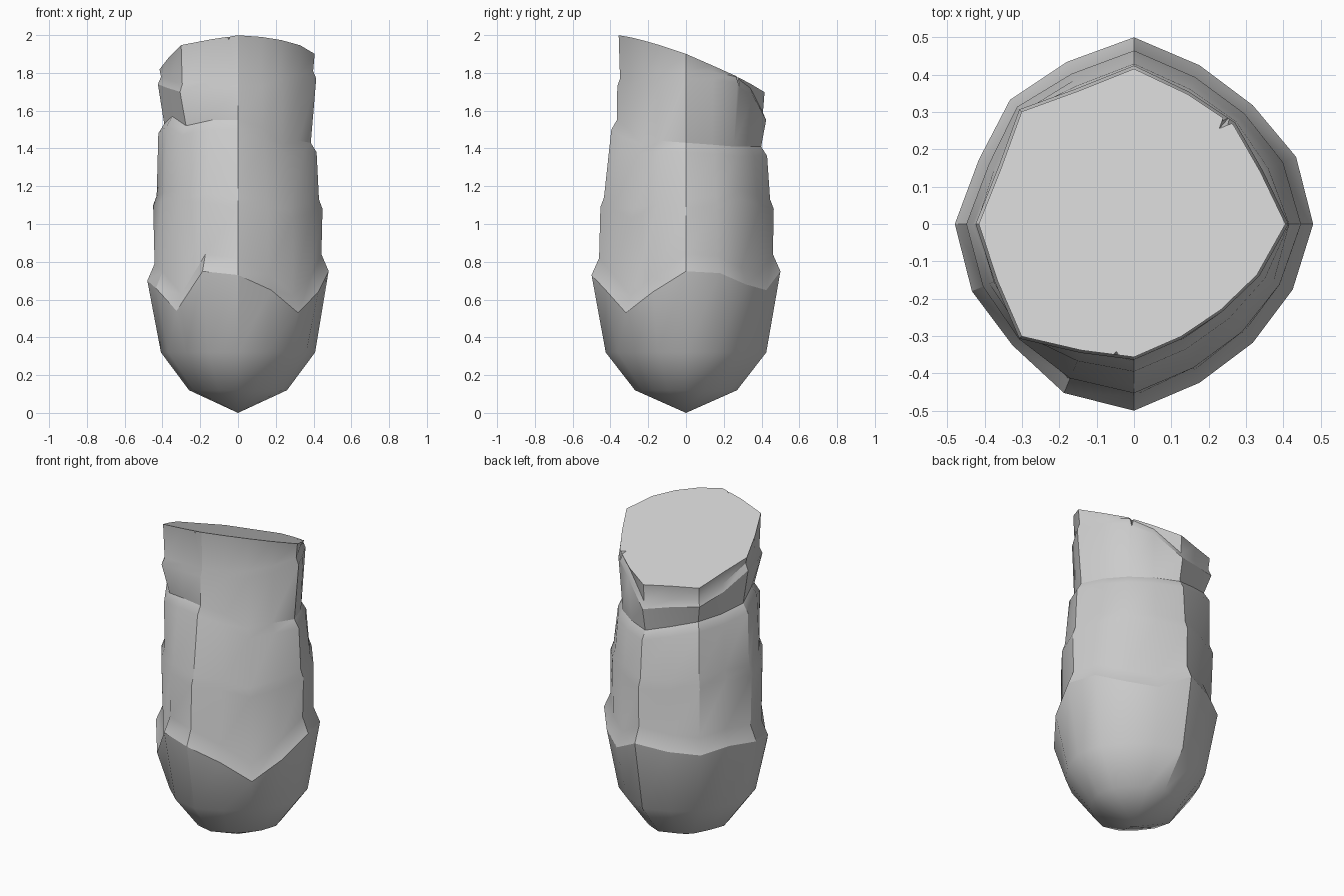
import bpy
import bmesh
import math
from mathutils import Vector

default_cube = bpy.data.objects.get("Cube")
if default_cube:
    bpy.data.objects.remove(default_cube, do_unlink=True)

SIDES = 16

# Plan outlines in hundredths, counter-clockwise from the front
base_outline = [50, 46, 45, 46, 48, 47, 45, 46, 50, 47, 47, 45, 48, 47, 46, 49]
top_outline = [36, 33, 33, 36, 41, 37, 38, 38, 42, 39, 43, 39, 42, 40, 43, 37]

# Uneven heights of the four ledges, in hundredths
rim_heights = {
    "low": [73, 65, 53, 64, 75, 74, 68, 65, 75, 72, 70, 72, 70, 66, 54, 75],
    "waist": [109, 108, 103, 106, 108, 110, 113, 110, 108, 108, 110, 112, 110, 112, 113, 111],
    "upper": [150, 146, 137, 139, 138, 137, 136, 136, 136, 140, 144, 145, 148, 152, 147, 150],
    "neck": [173, 173, 173, 175, 177, 177, 174, 168, 155, 158, 160, 165, 174, 172, 170, 172],
}


def make_material(name, colour):
    mat = bpy.data.materials.new(name)
    mat.use_nodes = True
    mat.diffuse_color = colour
    mat.node_tree.nodes["Principled BSDF"].inputs["Base Color"].default_value = colour
    return mat


def slanted_top(x, y):
    return 1.86 - 0.39 * y + 0.1 * x


def ring(bm, blend, scale, height):
    """Ring of vertices between the two outlines; height is a function of index, x, y."""
    verts = []
    for i in range(SIDES):
        angle = math.tau * i / SIDES
        radius = scale * (base_outline[i] * (1 - blend) + top_outline[i] * blend) / 100
        x, y = radius * math.sin(angle), -radius * math.cos(angle)
        verts.append(bm.verts.new((x, y, height(i, x, y))))
    return verts


def bridge(bm, lower, upper):
    for i in range(SIDES):
        j = (i + 1) % SIDES
        bm.faces.new((lower[i], lower[j], upper[j], upper[i]))


def finish(bm, name, material):
    bmesh.ops.recalc_face_normals(bm, faces=bm.faces)
    mesh = bpy.data.meshes.new(name)
    bm.to_mesh(mesh)
    bm.free()
    mesh.materials.append(material)
    obj = bpy.data.objects.new(name, mesh)
    bpy.context.collection.objects.link(obj)
    return obj


stone = make_material("pale_grey", (0.6, 0.6, 0.6, 1))

# Rounded, pointed foot
bm = bmesh.new()
rings = [ring(bm, 0, 0.54, lambda i, x, y: 0.12),
         ring(bm, 0, 0.85, lambda i, x, y: 0.32)]
tip = bm.verts.new((0, 0, 0))
for i in range(SIDES):
    bm.faces.new((tip, rings[0][(i + 1) % SIDES], rings[0][i]))

# Stacked ledges: outer lip, then a shoulder stepping in above it
ledges = [("low", 0, 1.0, 0.92, 0.09),
          ("waist", 0.2, 0.96, 0.92, 0.05),
          ("upper", 0.6, 0.95, 0.88, 0.05),
          ("neck", 1, 1.01, 0.97, 0.04)]
for name, blend, lip, shoulder, rise in ledges:
    heights = rim_heights[name]
    rings.append(ring(bm, blend, lip, lambda i, x, y: heights[i] / 100))
    rings.append(ring(bm, blend, shoulder, lambda i, x, y: heights[i] / 100 + rise))

# Slanted flat top
rings.append(ring(bm, 1, 0.99, lambda i, x, y: slanted_top(x, y)))
for lower, upper in zip(rings, rings[1:]):
    bridge(bm, lower, upper)
bm.faces.new(rings[-1])
body = finish(bm, "tapered_body", stone)


# Chipped notches in the top rim
def cut_notch(x, y, width, depth):
    bm = bmesh.new()
    inward = -Vector((x, y, 0)).normalized()
    across = inward.cross(Vector((0, 0, 1))) * width
    centre = Vector((x, y, slanted_top(x, y)))
    up = Vector((0, 0, 0.05))
    outer = centre - inward * 0.06
    corners = (centre + inward * 0.06 + up, outer + across + up,
               outer - across + up, outer - Vector((0, 0, depth)))
    bmesh.ops.convex_hull(bm, input=[bm.verts.new(c) for c in corners])
    cutter = finish(bm, "notch_cutter", stone)
    cutter.hide_render = True
    mod = body.modifiers.new("notch", "BOOLEAN")
    mod.operation = "DIFFERENCE"
    mod.object = cutter
    bpy.context.view_layer.objects.active = body
    bpy.ops.object.modifier_apply(modifier=mod.name)
    bpy.data.objects.remove(cutter, do_unlink=True)


cut_notch(-0.05, -0.36, 0.07, 0.12)
cut_notch(0.25, 0.28, 0.06, 0.14)

# Smooth sides with crisp ledge edges
bpy.ops.object.select_all(action="DESELECT")
body.select_set(True)
bpy.context.view_layer.objects.active = body
bpy.ops.object.shade_smooth_by_angle(angle=math.radians(30))
